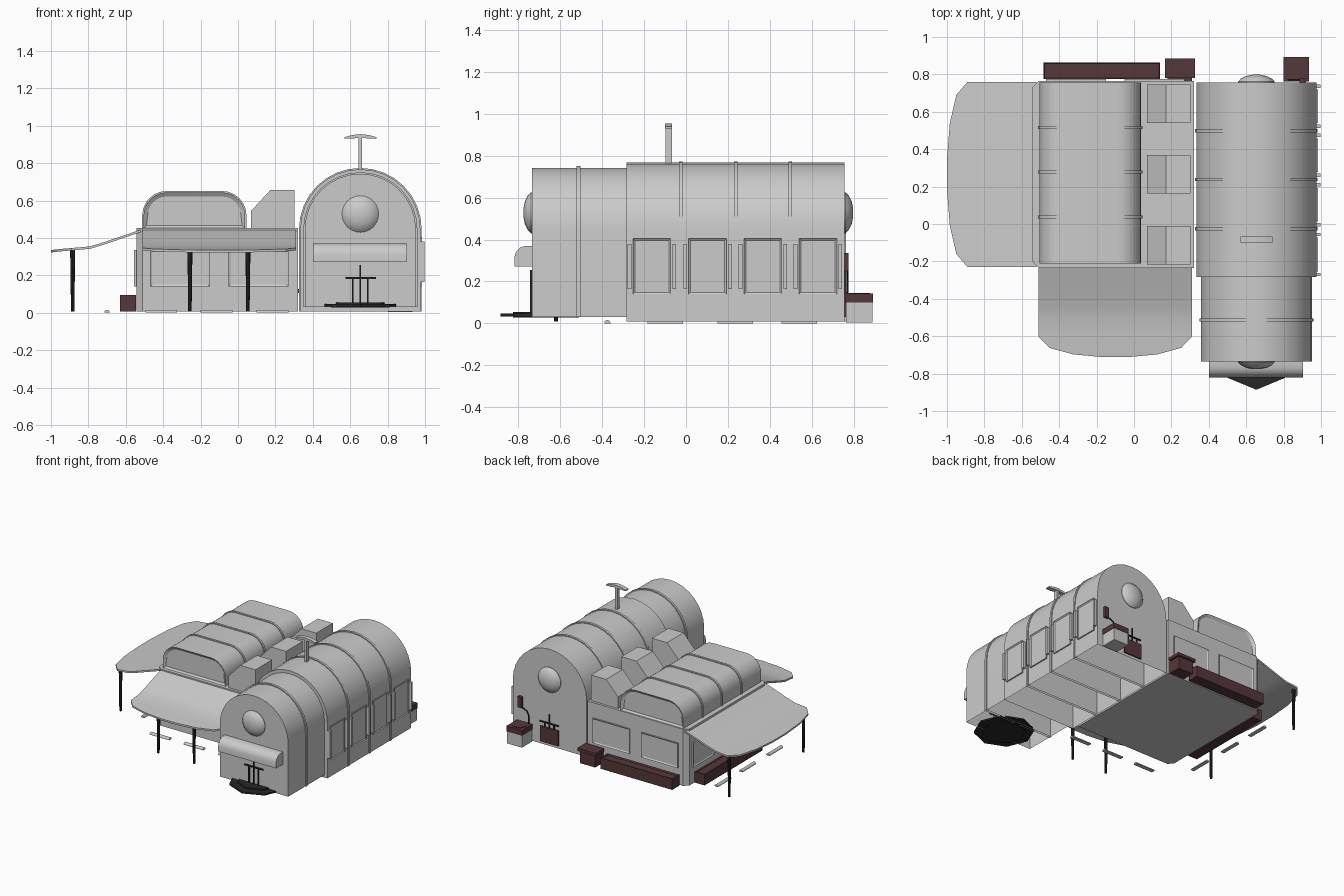
import bpy, bmesh, math
from mathutils import Vector

if "Cube" in bpy.data.objects:
    bpy.data.objects.remove(bpy.data.objects["Cube"])


def material(name, c):
    m = bpy.data.materials.new(name)
    m.diffuse_color = (*c, 1)
    m.use_nodes = True
    m.node_tree.nodes["Principled BSDF"].inputs["Base Color"].default_value = m.diffuse_color
    return m


RED = material("dark_red", (0.09, 0.04, 0.043))
BLACK = material("black", (0.02, 0.02, 0.02))


def finish(name, bm, mat=None, smooth=None):
    bmesh.ops.recalc_face_normals(bm, faces=bm.faces)
    me = bpy.data.meshes.new(name)
    bm.to_mesh(me)
    bm.free()
    ob = bpy.data.objects.new(name, me)
    bpy.context.collection.objects.link(ob)
    if mat:
        me.materials.append(mat)
    if smooth:
        bpy.ops.object.select_all(action='DESELECT')
        ob.select_set(True)
        bpy.context.view_layer.objects.active = ob
        bpy.ops.object.shade_smooth_by_angle(angle=math.radians(smooth))
    return ob


def prism(name, pts, axis, a, b, mat=None, smooth=None, open_base=False, inset=None):
    """Extrude a profile along an axis; optionally leave out the base or recess the end caps."""
    put = {'X': lambda p, t: (t, *p), 'Y': lambda p, t: (p[0], t, p[1]),
           'Z': lambda p, t: (*p, t)}[axis]
    bm = bmesh.new()
    lo = [bm.verts.new(put(p, a)) for p in pts]
    hi = [bm.verts.new(put(p, b)) for p in pts]
    n = len(pts)
    caps = [bm.faces.new(lo), bm.faces.new(hi)]
    for i in range(n - 1 if open_base else n):
        j = (i + 1) % n
        bm.faces.new((lo[i], lo[j], hi[j], hi[i]))
    bmesh.ops.recalc_face_normals(bm, faces=bm.faces)
    if inset:
        for f in caps:
            bmesh.ops.inset_region(bm, faces=[f], thickness=inset[0])
            bmesh.ops.translate(bm, verts=f.verts, vec=-f.normal * inset[1])
    return finish(name, bm, mat, smooth)


def box(name, x, y, z, mat=None, face=None, inset=0.015, depth=0.006):
    """Box from ranges; the side facing `face` can be recessed inside a rim."""
    bm = bmesh.new()
    bmesh.ops.create_cube(bm, size=1)
    for v in bm.verts:
        v.co = Vector([r[0] if c < 0 else r[1] for c, r in zip(v.co, (x, y, z))])
    bm.normal_update()
    if face:
        f = max(bm.faces, key=lambda g: g.normal.dot(Vector(face)))
        bmesh.ops.inset_region(bm, faces=[f], thickness=inset)
        bmesh.ops.translate(bm, verts=f.verts, vec=-Vector(face) * depth)
    return finish(name, bm, mat)


def arch(cx, r, zc, z0, n=16):
    arc = [(cx + r * math.cos(math.pi * i / n), zc + r * math.sin(math.pi * i / n))
           for i in range(n + 1)]
    return [(cx + r, z0)] + arc + [(cx - r, z0)]


def rounded_top(x0, x1, z0, z1, r, n=6):
    pts = [(x1, z0)]
    for cx, start in ((x1 - r, 0), (x0 + r, 90)):
        for i in range(n + 1):
            t = math.radians(start + 90 * i / n)
            pts.append((cx + r * math.cos(t), z1 - r + r * math.sin(t)))
    return pts + [(x0, z0)]


# Barrel-vaulted hall: wide rear part, narrower front part, raised ribs
CX, ZC = 0.654, 0.446
prism("hall_rear", arch(CX, 0.321, ZC, 0.008), 'Y', -0.284, 0.757, smooth=30, open_base=True)
prism("hall_front", arch(CX, 0.297, ZC, 0.03), 'Y', -0.735, -0.28, smooth=30, open_base=True)
for y in (-0.025, 0.238, 0.498):
    prism("hall_rib", arch(CX, 0.328, ZC, 0.008), 'Y', y - 0.009, y + 0.009, smooth=30, open_base=True)
prism("hall_front_rib", arch(CX, 0.305, ZC, 0.03), 'Y', -0.522, -0.504, smooth=30, open_base=True)

# Shutters on the hall's right side, each with a pair of upright lamps
for y in (-0.163, 0.103, 0.367, 0.63):
    box("side_shutter", (0.96, 0.983), (y - 0.09, y + 0.09), (0.14, 0.405), face=(1, 0, 0), inset=0.012)
    for s in (-1, 1):
        box("side_lamp", (0.97, 0.996), (y + s * 0.107 - 0.009, y + s * 0.107 + 0.009), (0.165, 0.38))

# Domed round windows at both ends of the hall
for y, s in ((-0.735, -1), (0.757, 1)):
    bm = bmesh.new()
    rings = []
    for r, d in ((0.098, -0.01), (0.098, 0.004), (0.083, 0.02), (0.055, 0.034), (0.02, 0.041)):
        rings.append([bm.verts.new((CX + r * math.cos(k * math.tau / 24), y + s * d,
                                    0.528 + r * math.sin(k * math.tau / 24))) for k in range(24)])
    for a, b in zip(rings, rings[1:]):
        for k in range(24):
            bm.faces.new((a[k], a[k - 1], b[k - 1], b[k]))
    bm.faces.new(rings[-1])
    finish("round_window", bm, smooth=40)

# Front awning, step and entrance bars
prism("entrance_awning", [(-0.73, 0.272), (-0.82, 0.272), (-0.82, 0.315), (-0.812, 0.34),
                          (-0.795, 0.36), (-0.77, 0.37), (-0.73, 0.37)], 'X', 0.402, 0.904, smooth=30)
octagon = [(CX + 0.218 * math.cos(k * math.pi / 4), -0.668 + 0.218 * math.sin(k * math.pi / 4))
           for k in range(8)]
prism("entrance_step", octagon, 'Z', 0.034, 0.046, BLACK)
prism("entrance_step_top", [(CX + (x - CX) * 0.72, -0.668 + (y + 0.668) * 0.72) for x, y in octagon],
      'Z', 0.028, 0.055, BLACK)
for y0, y1 in ((-0.745, -0.733), (0.755, 0.766)):
    for x, top in ((-0.04, 0.185), (0, 0.255), (0.04, 0.185)):
        box("entrance_bar", (CX + x - 0.004, CX + x + 0.004), (y0, y1), (0.04, top), BLACK)
    box("entrance_crossbar", (0.575, 0.737), (y0, y1), (0.181, 0.19), BLACK)
box("rear_door", (0.575, 0.73), (0.75, 0.768), (0.03, 0.15), RED)

# Roof mast with a curved head
box("mast", (0.645, 0.664), (-0.098, -0.068), (0.75, 0.94))
prism("mast_head", [(0.57, 0.931), (0.61, 0.931), (0.654, 0.937), (0.7, 0.931), (0.74, 0.931), (0.74, 0.939),
                    (0.70, 0.95), (0.654, 0.955), (0.61, 0.95), (0.57, 0.939)], 'Y', -0.1, -0.066)

# Low flat-roofed wing with cut left corners
prism("wing", [(-0.51, -0.236), (0.322, -0.236), (0.322, 0.764), (-0.51, 0.764),
               (-0.543, 0.73), (-0.543, -0.2)], 'Z', 0.008, 0.453)
for x in (-0.31, 0.11):
    box("front_window", (x - 0.16, x + 0.16), (-0.246, -0.23), (0.14, 0.335), face=(0, -1, 0))
    box("rear_window", (x - 0.16, x + 0.16), (0.76, 0.774), (0.14, 0.335), face=(0, 1, 0))
for y in (-0.04, 0.265, 0.57):
    box("left_window", (-0.555, -0.54), (y - 0.13, y + 0.13), (0.14, 0.335), face=(-1, 0, 0))

# Rounded roof lantern with recessed ends and ribs
prism("roof_lantern", rounded_top(-0.505, 0.038, 0.45, 0.644, 0.125), 'Y', -0.212, 0.757,
      smooth=30, inset=(0.022, 0.015))
for y in (0.037, 0.277, 0.517):
    prism("lantern_rib", rounded_top(-0.512, 0.045, 0.45, 0.651, 0.13), 'Y', y - 0.008, y + 0.008, smooth=30)

# Slope-fronted roof vents
for y in (-0.113, 0.267, 0.642):
    prism("roof_vent", [(0.07, 0.45), (0.07, 0.545), (0.172, 0.655), (0.303, 0.655), (0.303, 0.45)],
          'Y', y - 0.103, y + 0.103)


# Sagging canopies with rounded outer corners
def canopy(name, place, half):
    bm = bmesh.new()
    rows = []
    for d, w, z in ((0, 1, 0.444), (0.13, 1, 0.4), (0.2, 1, 0.376), (0.27, 1, 0.355), (0.37, 1, 0.346),
                    (0.43, 0.86, 0.341), (0.465, 0.55, 0.337), (0.48, 0.16, 0.335)):
        rows.append([[bm.verts.new((*place(d, s * w * half), z - t)) for s in (-1, 1)] for t in (0, 0.013)])
    for (at, ab), (bt, bb) in zip(rows, rows[1:]):
        bm.faces.new((at[0], at[1], bt[1], bt[0]))
        bm.faces.new((ab[0], bb[0], bb[1], ab[1]))
        for k in (0, 1):
            bm.faces.new((at[k], bt[k], bb[k], ab[k]))
    for t, b in (rows[0], rows[-1]):
        bm.faces.new((t[0], t[1], b[1], b[0]))
    finish(name, bm, smooth=30)


canopy("front_canopy", lambda d, w: (-0.1 + w, -0.232 - d), 0.41)
canopy("left_canopy", lambda d, w: (-0.52 - d, 0.265 + w), 0.495)

# Tapered canopy posts
for x, y in ((-0.257, -0.62), (0.053, -0.62), (-0.884, -0.195), (-0.884, 0.725)):
    bm = bmesh.new()
    bmesh.ops.create_cone(bm, cap_ends=True, segments=8, radius1=0.009, radius2=0.0135, depth=0.33)
    bmesh.ops.translate(bm, verts=bm.verts, vec=(x, y, 0.173))
    finish("canopy_post", bm, BLACK)

# Half-round kerbs on the ground
kerb = [(0.015 * math.cos(math.pi * i / 6), 0.016 * math.sin(math.pi * i / 6)) for i in range(7)]
for x in (-0.41, -0.115, 0.185):
    prism("front_kerb", [(-0.375 + a, z) for a, z in kerb], 'X', x - 0.085, x + 0.085)
for y in (-0.1, 0.235, 0.54):
    prism("left_kerb", [(-0.7 + a, z) for a, z in kerb], 'Y', y - 0.085, y + 0.085)

# Red planters and storage bin
box("rear_planter", (-0.485, 0.138), (0.775, 0.864), (0.008, 0.095), RED, (0, 0, 1), 0.008, 0.012)
box("left_planter", (-0.63, -0.545), (-0.05, 0.67), (0.008, 0.095), RED, (0, 0, 1), 0.008, 0.012)
box("bin_body", (0.18, 0.31), (0.764, 0.87), (0.008, 0.105), RED)
box("bin_lid", (0.165, 0.326), (0.78, 0.884), (0.105, 0.128), RED)

# Rear basin with red rim and bent lamp
box("basin_body", (0.803, 0.932), (0.765, 0.89), (0.005, 0.1))
box("basin_rim", (0.8, 0.935), (0.762, 0.893), (0.1, 0.142), RED)
ring = [(0.867 + 0.05 * math.cos(k * math.tau / 16), 0.828 + 0.05 * math.sin(k * math.tau / 16))
        for k in range(16)]
prism("basin_bowl", ring, 'Z', 0.13, 0.146, RED)
cu = bpy.data.curves.new("basin_pipe", 'CURVE')
cu.dimensions, cu.bevel_depth, cu.bevel_resolution = '3D', 0.005, 1
sp = cu.splines.new('POLY')
path = [(0.825, 0.772, 0.14), (0.825, 0.772, 0.2), (0.84, 0.772, 0.235), (0.87, 0.772, 0.25), (0.9, 0.772, 0.255)]
sp.points.add(len(path) - 1)
for p, c in zip(sp.points, path):
    p.co = (*c, 1)
cu.materials.append(BLACK)
bpy.context.collection.objects.link(bpy.data.objects.new("basin_pipe", cu))
box("basin_control", (0.885, 0.92), (0.755, 0.777), (0.25, 0.335), RED)
